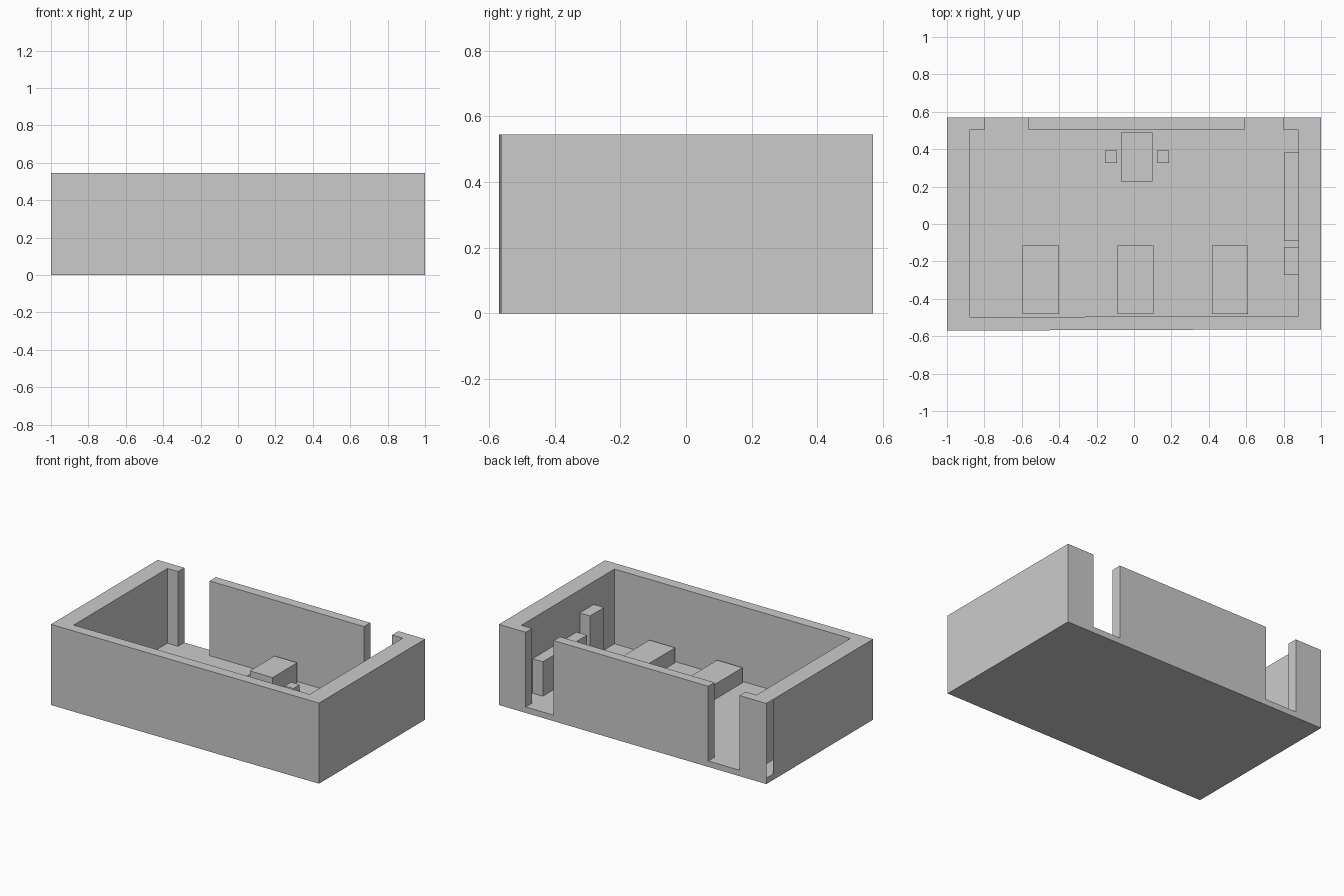
import bpy, bmesh

if "Cube" in bpy.data.objects:
    bpy.data.objects.remove(bpy.data.objects["Cube"])

FLOOR = 0.04
WALL = 0.545


def prism(name, outline, z0, z1, open_side=None, base=True):
    """Extrude a flat outline from z0 to z1; open_side leaves one side out."""
    bm = bmesh.new()
    low = [bm.verts.new((x, y, z0)) for x, y in outline]
    high = [bm.verts.new((x, y, z1)) for x, y in outline]
    n = len(outline)
    for i in range(n):
        if i != open_side:
            j = (i + 1) % n
            bm.faces.new((low[i], low[j], high[j], high[i]))
    bm.faces.new(high)
    if base:
        bm.faces.new(low[::-1])
    mesh = bpy.data.meshes.new(name)
    bm.to_mesh(mesh)
    bm.free()
    obj = bpy.data.objects.new(name, mesh)
    bpy.context.collection.objects.link(obj)
    return obj


def block(name, x0, x1, y0, y1, z1):
    """Rectangular block standing on the floor."""
    return prism(name, [(x0, y0), (x1, y0), (x1, y1), (x0, y1)], FLOOR, z1)


# Floor slab (front edge very slightly skewed)
prism("floor", [(-1, -0.57), (1, -0.563), (1, 0.57), (-1, 0.57)], 0, FLOOR)

# Outer wall wrapping left, front and right, with an open end at the back left
prism("outer_wall", [
    (-1, 0.57), (-1, 0.5), (-1, -0.57), (1, -0.563), (1, 0.57), (0.8, 0.57),
    (0.8, 0.503), (0.88, 0.503), (0.88, -0.492), (-0.88, -0.498),
    (-0.88, 0.503), (-0.8, 0.503), (-0.8, 0.57)], FLOOR, WALL, open_side=0, base=False)

# Back wall between the two doorways
block("back_wall", -0.565, 0.59, 0.503, 0.57, WALL)

# Row of three beds along the front wall
for i, (x0, x1) in enumerate([(-0.595, -0.4), (-0.087, 0.103), (0.417, 0.61)]):
    block(f"bed_{i + 1}", x0, x1, -0.48, -0.115, 0.142)

# Table with a stool on each side
block("table", -0.07, 0.1, 0.227, 0.49, 0.175)
for side, x in (("left", -0.155), ("right", 0.122)):
    block(f"stool_{side}", x, x + 0.065, 0.325, 0.392, 0.087)

# Cabinets against the right wall
block("low_cabinet", 0.803, 0.88, -0.09, 0.382, 0.273)
block("tall_cabinet", 0.803, 0.88, -0.272, -0.122, 0.39)
